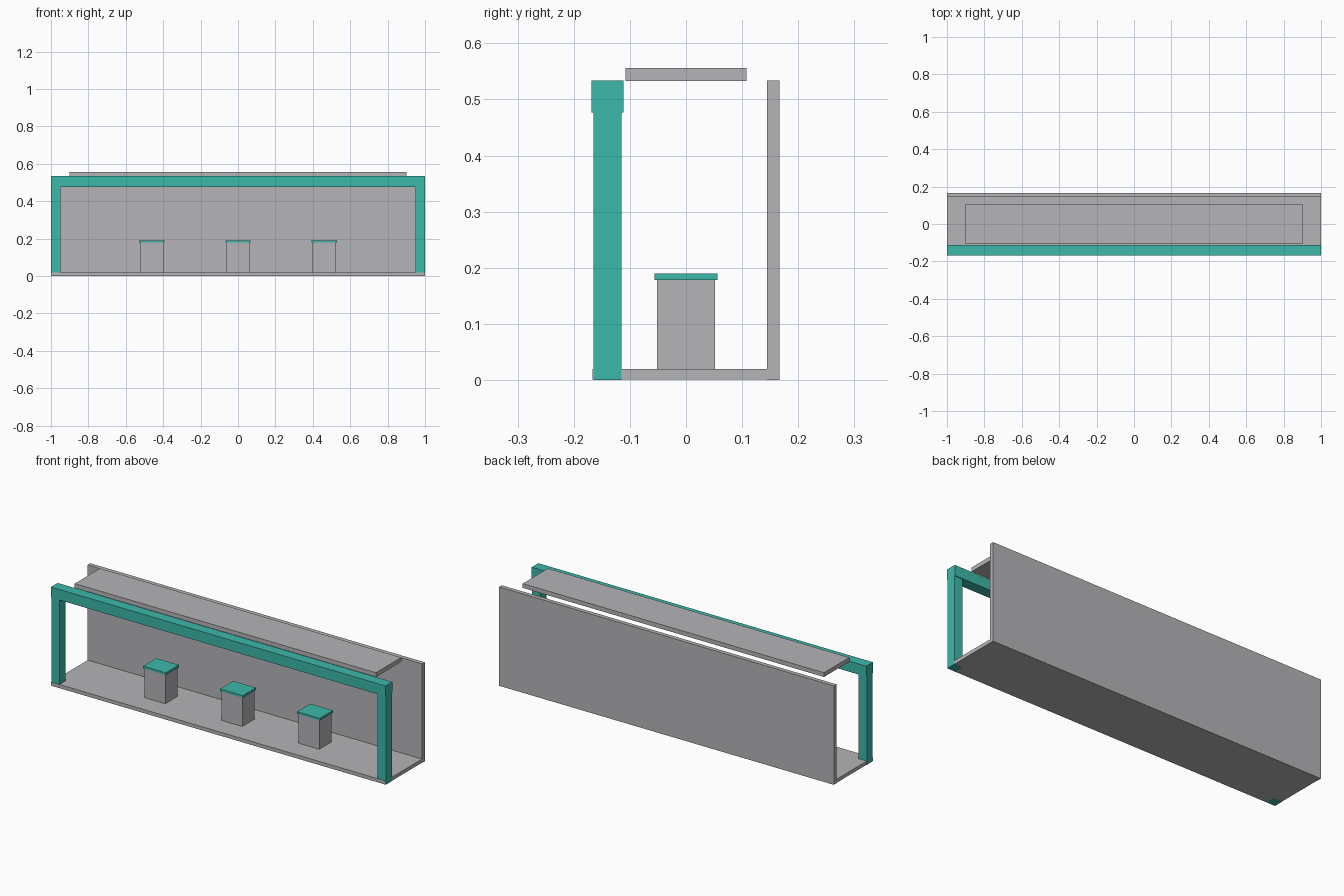
import bpy

if "Cube" in bpy.data.objects:
    bpy.data.objects.remove(bpy.data.objects["Cube"])


def material(name, rgb):
    m = bpy.data.materials.new(name)
    m.diffuse_color = (*rgb, 1.0)
    m.use_nodes = True
    m.node_tree.nodes["Principled BSDF"].inputs["Base Color"].default_value = m.diffuse_color
    return m


GREY = material("light grey", (0.46, 0.46, 0.48))
TEAL = material("teal", (0.045, 0.48, 0.40))


def box(name, lo, hi, mat):
    """Axis-aligned box between two opposite corners."""
    centre = [(a + b) / 2 for a, b in zip(lo, hi)]
    bpy.ops.mesh.primitive_cube_add(size=1, location=centre)
    ob = bpy.context.object
    ob.name = name
    ob.scale = [b - a for a, b in zip(lo, hi)]
    bpy.ops.object.transform_apply(location=False, rotation=False, scale=True)
    ob.data.materials.append(mat)
    return ob


# Shell: floor slab, back wall and floating roof panel
box("floor", (-0.999, -0.167, 0.0005), (0.999, 0.167, 0.02), GREY)
box("back_wall", (-1, 0.144, 0), (1, 0.167, 0.534), GREY)
box("roof_panel", (-0.9, -0.108, 0.533), (0.9, 0.108, 0.556), GREY)

# Front frame: two posts and a slightly deeper top beam
for side, x in (("left", -0.975), ("right", 0.975)):
    box(f"front_post_{side}", (x - 0.025, -0.165, 0), (x + 0.025, -0.115, 0.48), TEAL)
box("front_beam", (-1, -0.168, 0.477), (1, -0.111, 0.534), TEAL)

# Row of stools, each a pedestal with a thin overhanging seat
for label, x in (("left", -0.46), ("middle", 0.0), ("right", 0.46)):
    box(f"pedestal_{label}", (x - 0.062, -0.052, 0.019), (x + 0.062, 0.052, 0.179), GREY)
    box(f"seat_{label}", (x - 0.068, -0.056, 0.178), (x + 0.068, 0.056, 0.19), TEAL)
